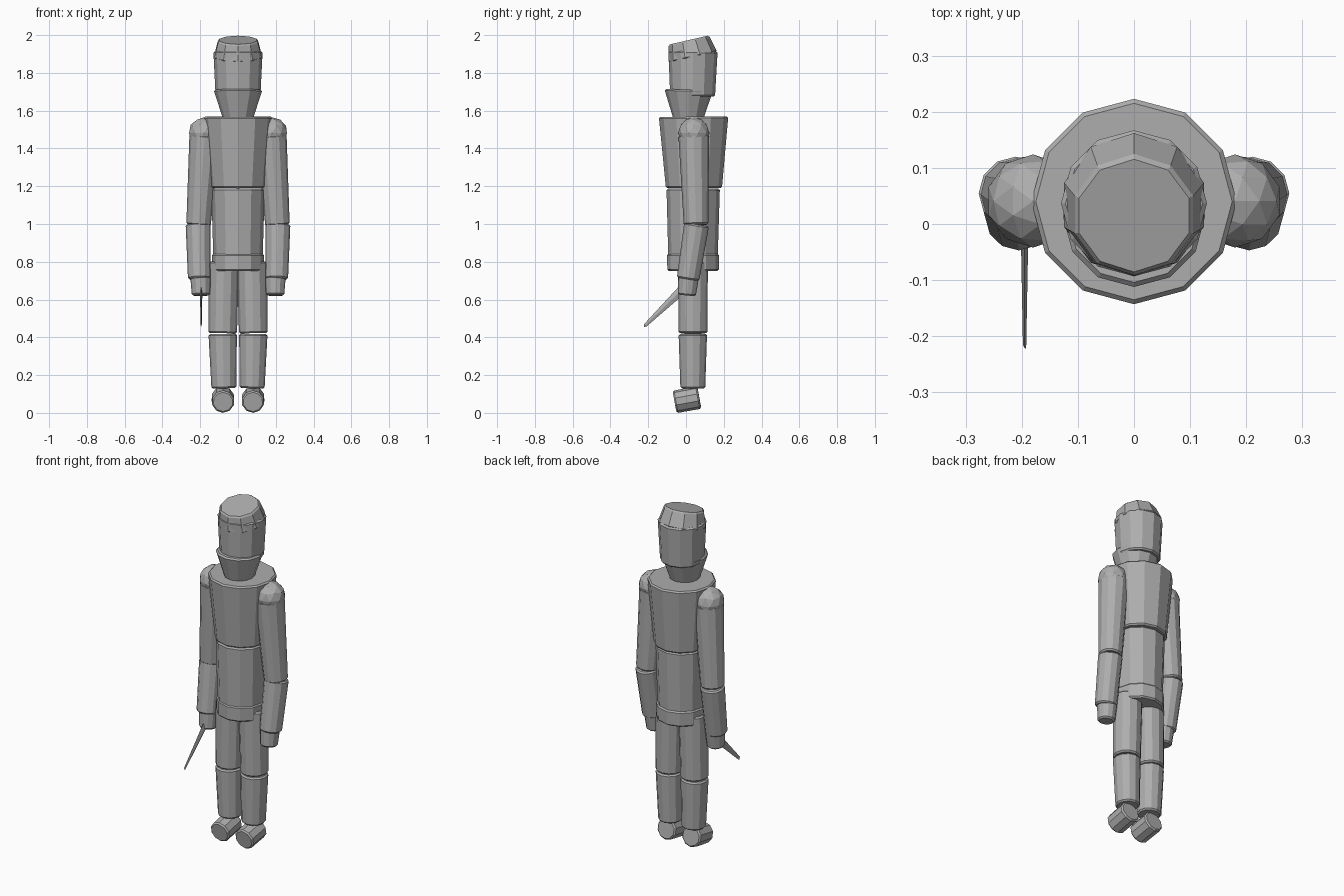
import bpy, bmesh, math
from mathutils import Vector, Matrix

if "Cube" in bpy.data.objects:
    bpy.data.objects.remove(bpy.data.objects["Cube"])

grey = bpy.data.materials.new("plain_grey")
grey.diffuse_color = (0.42, 0.42, 0.42, 1)
grey.use_nodes = True
grey.node_tree.nodes["Principled BSDF"].inputs["Base Color"].default_value = grey.diffuse_color


def finish(name, bm):
    bmesh.ops.recalc_face_normals(bm, faces=bm.faces)
    mesh = bpy.data.meshes.new(name)
    bm.to_mesh(mesh)
    bm.free()
    mesh.materials.append(grey)
    obj = bpy.data.objects.new(name, mesh)
    bpy.context.collection.objects.link(obj)
    return obj


def segment(name, p0, p1, r0, r1, sides=12, bevel=0.008):
    """Tapered prism from p0 to p1 with narrow chamfers at both ends."""
    p0, p1 = Vector(p0), Vector(p1)
    axis = p1 - p0
    length = axis.length
    turn = Vector((0, 0, 1)).rotation_difference(axis)
    bm = bmesh.new()
    rings = []
    for dist, r in ((0, r0 - bevel), (bevel, r0), (length - bevel, r1), (length, r1 - bevel)):
        ring = []
        for i in range(sides):
            a = 2 * math.pi * i / sides + math.pi / 2
            ring.append(bm.verts.new(p0 + turn @ Vector((r * math.cos(a), r * math.sin(a), dist))))
        rings.append(ring)
    for low, high in zip(rings, rings[1:]):
        for i in range(sides):
            j = (i + 1) % sides
            bm.faces.new((low[i], low[j], high[j], high[i]))
    bm.faces.new(rings[0])
    bm.faces.new(rings[-1])
    return finish(name, bm)


# Torso, waist and hips
segment("chest", (0, 0.042, 1.19), (0, 0.04, 1.568), 0.149, 0.183)
segment("abdomen", (0, 0.037, 0.82), (0, 0.038, 1.187), 0.131, 0.141)
segment("hips", (0, 0.038, 0.752), (0, 0.038, 0.842), 0.137, 0.138)

# Neck, head and tilted cap
segment("neck", (0, 0.012, 1.55), (0, 0.015, 1.712), 0.080, 0.127)
segment("head", (0, 0.035, 1.676), (0, 0.037, 1.915), 0.119, 0.130)
segment("cap", (0, 0.036, 1.882), (0, 0.015, 1.974), 0.131, 0.111, 10)

for s, side in ((-1, "right"), (1, "left")):
    # Shoulder ball
    bm = bmesh.new()
    bmesh.ops.create_icosphere(bm, subdivisions=2, radius=0.083,
                               matrix=Matrix.Translation((s * 0.18, 0.041, 1.482)))
    finish(side + "_shoulder", bm)

    # Arm and hand
    segment(side + "_upper_arm", (s * 0.209, 0.053, 0.995), (s * 0.176, 0.041, 1.47), 0.065, 0.081)
    segment(side + "_forearm", (s * 0.205, 0.011, 0.708), (s * 0.211, 0.056, 0.998), 0.060, 0.066)
    segment(side + "_hand", (s * 0.197, 0.004, 0.622), (s * 0.198, 0.014, 0.72), 0.048, 0.054)

    # Leg and foot
    segment(side + "_thigh", (s * 0.081, 0.037, 0.422), (s * 0.074, 0.037, 0.80), 0.076, 0.079)
    segment(side + "_shin", (s * 0.075, 0.036, 0.130), (s * 0.081, 0.036, 0.418), 0.066, 0.075)
    segment(side + "_foot", (s * 0.081, 0.070, 0.082), (s * 0.079, -0.060, 0.058), 0.061, 0.060, 10)

# Thin tapering blade held in one hand
bm = bmesh.new()
rows = []
for y, z, width, thick in ((0.0, 0.672, 0.026, 0.007), (-0.215, 0.464, 0.009, 0.003)):
    along = Vector((0, 0.695, -0.719))
    c = Vector((-0.195, y, z))
    rows.append([bm.verts.new(c + along * width * u + Vector((thick * v, 0, 0)))
                 for u, v in ((-1, 0), (0, 1), (1, 0), (0, -1))])
tip = bm.verts.new((-0.193, -0.222, 0.455))
for i in range(4):
    j = (i + 1) % 4
    bm.faces.new((rows[0][i], rows[0][j], rows[1][j], rows[1][i]))
    bm.faces.new((rows[1][i], rows[1][j], tip))
bm.faces.new(rows[0])
finish("blade", bm)
